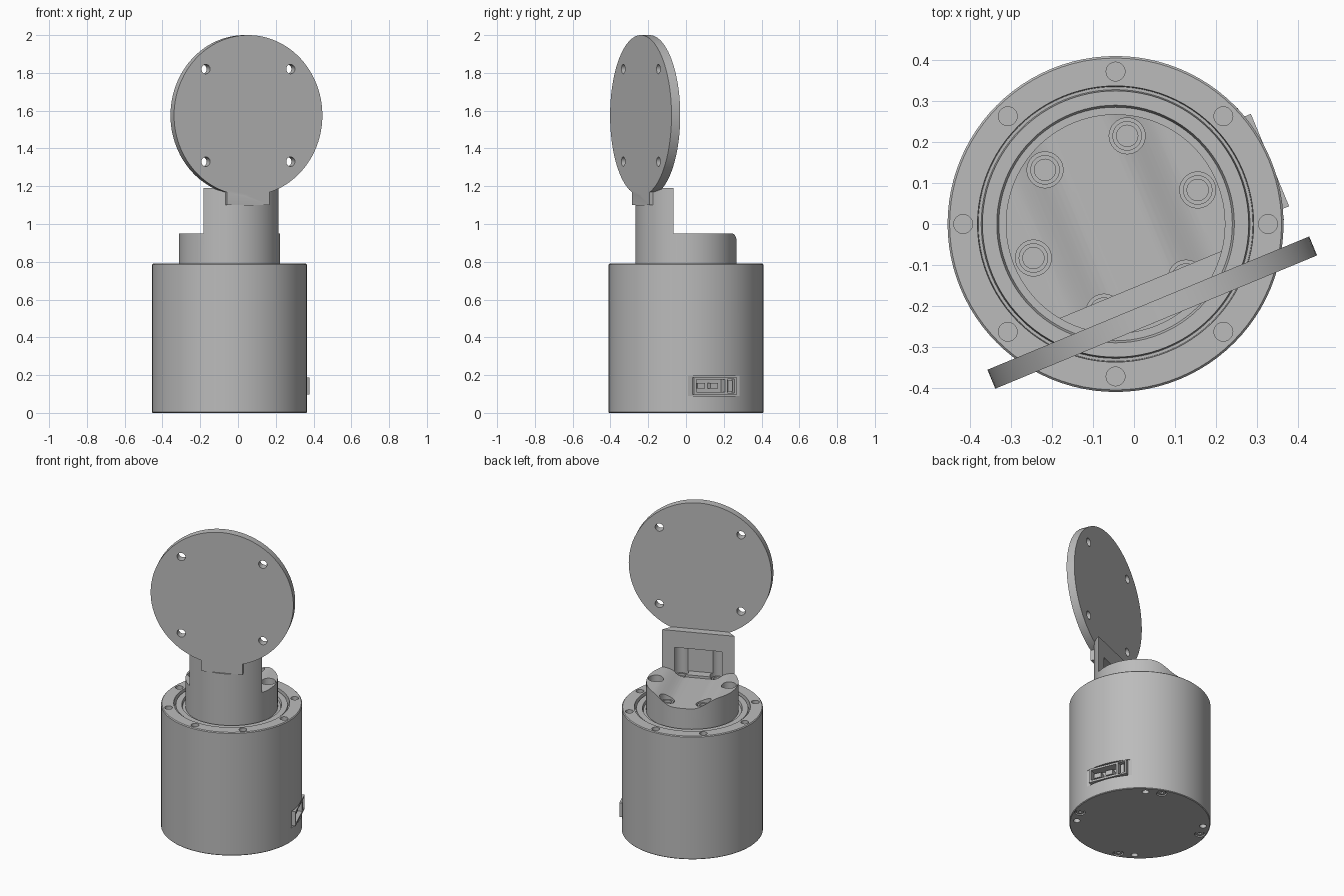
import bpy, bmesh
from math import radians, cos, sin, pi
from mathutils import Matrix, Vector

if "Cube" in bpy.data.objects:
    bpy.data.objects.remove(bpy.data.objects["Cube"])

# One plain grey for the whole machine
grey = bpy.data.materials.new("machined grey")
grey.use_nodes = True
COLOUR = (0.5, 0.5, 0.5, 1)
grey.diffuse_color = COLOUR
grey.node_tree.nodes["Principled BSDF"].inputs["Base Color"].default_value = COLOUR

# Shared frame: origin on the body axis, y pointing behind the turned disc
TURN = 22.5
FRAME = Matrix.Translation((-0.045, 0, 0)) @ Matrix.Rotation(radians(TURN), 4, "Z")


def make(name, bm):
    bmesh.ops.recalc_face_normals(bm, faces=bm.faces[:])
    mesh = bpy.data.meshes.new(name)
    bm.transform(FRAME)
    bm.to_mesh(mesh)
    bm.free()
    mesh.materials.append(grey)
    obj = bpy.data.objects.new(name, mesh)
    bpy.context.scene.collection.objects.link(obj)
    return obj


def box(name, x0, x1, y0, y1, z0, z1):
    bm = bmesh.new()
    centre = Vector((x0 + x1, y0 + y1, z0 + z1)) / 2
    size = Matrix.Diagonal((x1 - x0, y1 - y0, z1 - z0, 1))
    bmesh.ops.create_cube(bm, size=1, matrix=Matrix.Translation(centre) @ size)
    return make(name, bm)


def rod(name, x, y, r, z0, z1, sides=32):
    bm = bmesh.new()
    bmesh.ops.create_cone(bm, cap_ends=True, segments=sides, radius1=r, radius2=r,
                          depth=z1 - z0, matrix=Matrix.Translation((x, y, (z0 + z1) / 2)))
    return make(name, bm)


def rod_y(name, x, z, r, y0, y1, sides=24):
    bm = bmesh.new()
    place = Matrix.Translation((x, (y0 + y1) / 2, z)) @ Matrix.Rotation(pi / 2, 4, "X")
    bmesh.ops.create_cone(bm, cap_ends=True, segments=sides, radius1=r, radius2=r,
                          depth=y1 - y0, matrix=place)
    return make(name, bm)


def prism(name, profile, y0, y1):
    bm = bmesh.new()
    face = bm.faces.new([bm.verts.new((x, y0, z)) for x, z in profile])
    out = bmesh.ops.extrude_face_region(bm, geom=[face])["geom"]
    bmesh.ops.translate(bm, vec=(0, y1 - y0, 0),
                        verts=[g for g in out if isinstance(g, bmesh.types.BMVert)])
    return make(name, bm)


def lathe(name, profile, steps=96):
    bm = bmesh.new()
    verts = [bm.verts.new((r, 0, z)) for r, z in profile]
    edges = [bm.edges.new(pair) for pair in zip(verts, verts[1:])]
    bmesh.ops.spin(bm, geom=verts + edges, axis=(0, 0, 1), cent=(0, 0, 0),
                   angle=2 * pi, steps=steps)
    bmesh.ops.remove_doubles(bm, verts=bm.verts[:], dist=0.0005)
    return make(name, bm)


def boolean(target, tool, operation="DIFFERENCE"):
    mod = target.modifiers.new("cut", "BOOLEAN")
    mod.operation, mod.solver, mod.object = operation, "EXACT", tool
    graph = bpy.context.evaluated_depsgraph_get()
    mesh = bpy.data.meshes.new_from_object(target.evaluated_get(graph))
    target.modifiers.clear()
    target.data = mesh
    bpy.data.objects.remove(tool)


def smooth(obj):
    obj.data.shade_smooth()
    obj.data.set_sharp_from_angle(angle=radians(30))


def polar(r, world_degrees):
    a = radians(world_degrees - TURN)
    return r * cos(a), r * sin(a)


# Body: turned shell with a raised rim, narrow groove and inner seat
body = lathe("body", [(0, 0), (0.406, 0), (0.41, 0.004), (0.41, 0.785), (0.405, 0.79),
                      (0.337, 0.79), (0.335, 0.75), (0.328, 0.75), (0.325, 0.78),
                      (0.29, 0.78), (0.285, 0.765), (0, 0.765)])
for i in range(8):
    boolean(body, rod("rim_hole", *polar(0.372, 45 * i), 0.023, 0.75, 0.85))
for i in range(4):
    boolean(body, rod("base_hole", *polar(0.368, 55 + 90 * i), 0.02, -0.05, 0.04))
    boolean(body, rod("base_counterbore", *polar(0.37, 70 + 90 * i), 0.03, -0.05, 0.02))
boolean(body, box("socket_opening", 0.33, 0.45, -0.148, 0.148, 0.09, 0.195))
smooth(body)

# Screws sunk into the underside
for i in range(4):
    x, y = polar(0.37, 70 + 90 * i)
    screw = rod("base_screw", x, y, 0.024, 0.004, 0.03)
    boolean(screw, rod("drive", x, y, 0.012, -0.02, 0.015, 6))
    smooth(screw)

# Connector: flat bezel, protruding frame, pins and a square plug
bezel = box("connector_bezel", 0.32, 0.384, -0.148, 0.148, 0.09, 0.195)
boolean(bezel, box("bezel_recess", 0.345, 0.45, -0.116, 0.116, 0.103, 0.182))
frame = box("connector_frame", 0.34, 0.408, -0.122, 0.122, 0.097, 0.188)
boolean(frame, box("frame_recess", 0.35, 0.45, -0.108, 0.055, 0.11, 0.176))
boolean(frame, box("plug_recess", 0.37, 0.45, 0.07, 0.11, 0.106, 0.18))
box("connector_plug", 0.345, 0.395, 0.078, 0.102, 0.114, 0.172)
for y in (-0.075, 0.0):
    box("connector_pin", 0.345, 0.39, y - 0.022, y + 0.022, 0.128, 0.158)

# Hub with the upright bracket left standing at the front
HUB_R, BACK = 0.268, -0.16
hub = rod("hub_bracket", 0, 0, HUB_R, 0.76, 1.19, 96)


def scoop(x):
    t = min(max((abs(x) - 0.06) / 0.145, 0), 1)
    return 0.9 + 0.05 * (1 - cos(pi * t)) / 2


xs = [-0.22 + 0.44 * i / 32 for i in range(33)]
profile = [(-0.4, 1.3), (-0.4, 0.95)] + [(x, scoop(x)) for x in xs] + [(0.4, 0.95), (0.4, 1.3)]
boolean(hub, prism("scoop", profile, BACK, 0.4))
boolean(hub, box("bracket_pocket", -0.085, 0.085, -0.215, BACK + 0.02, 0.915, 1.083))
boolean(hub, box("tab_seat", -0.122, 0.122, -0.3, -0.22, 1.1, 1.3))
for i in range(6):
    x, y = 0.217 * cos(i * pi / 3), 0.217 * sin(i * pi / 3)
    boolean(hub, rod("screw_counterbore", x, y, 0.044, 0.87, 1.083))
smooth(hub)

# Hub screws in their counterbores
for i in range(6):
    x, y = 0.217 * cos(i * pi / 3), 0.217 * sin(i * pi / 3)
    screw = rod("hub_screw", x, y, 0.036, 0.86, 0.895)
    boolean(screw, rod("drive", x, y, 0.026, 0.88, 0.95))
    smooth(screw)

# Mounting disc with four through holes and a tab seated on the bracket
DISC_Z, FRONT, REAR = 1.575, -0.259, -0.209
disc = rod_y("mounting_disc", 0, DISC_Z, 0.425, FRONT, REAR, 96)
boolean(disc, box("tab", -0.122, 0.122, FRONT, REAR, 1.1, 1.25), "UNION")
for sx in (-1, 1):
    for sz in (-1, 1):
        boolean(disc, rod_y("disc_hole", sx * 0.243, DISC_Z + sz * 0.245, 0.025, -0.35, -0.1))
smooth(disc)
